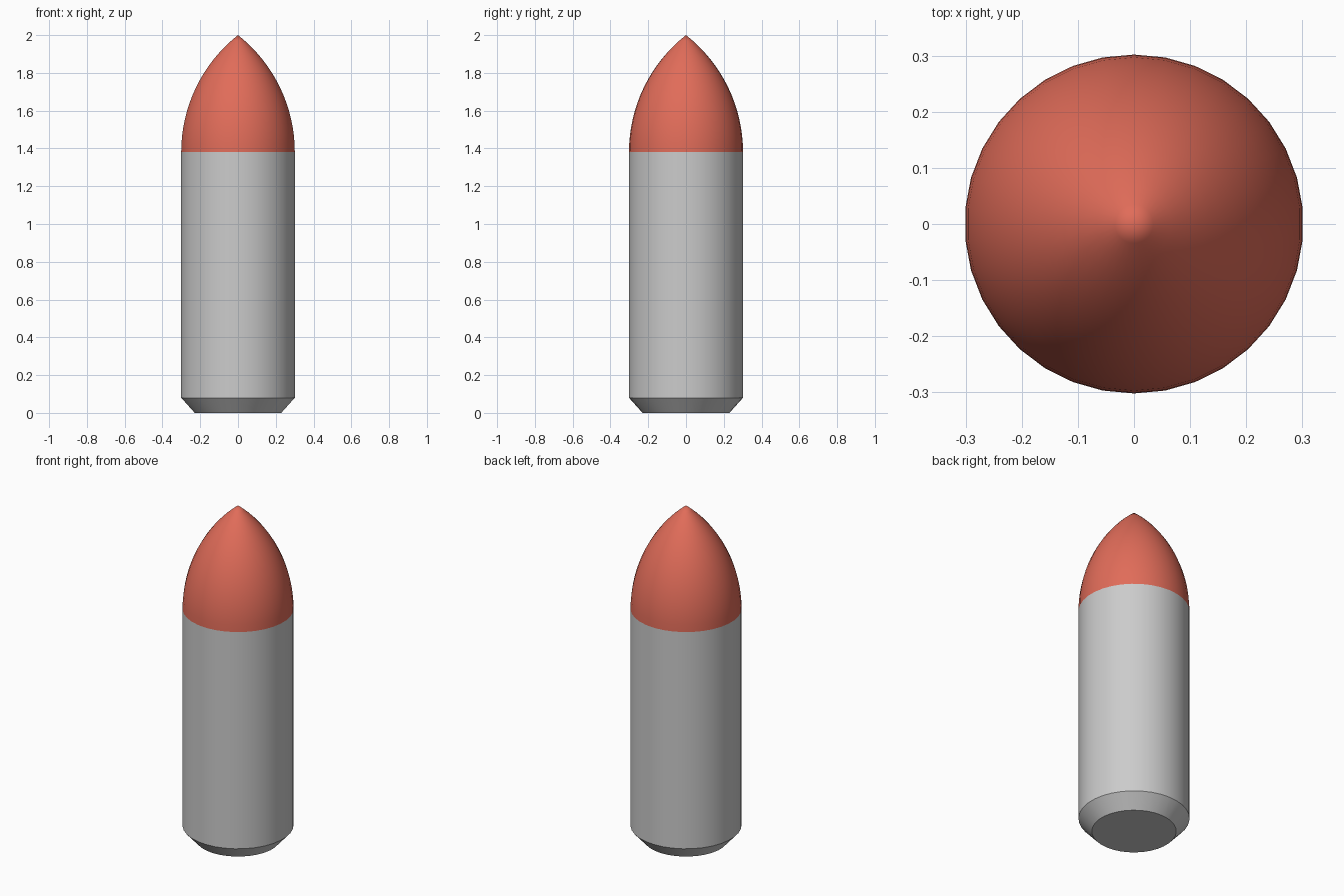
import bpy, bmesh, math

if "Cube" in bpy.data.objects:
    bpy.data.objects.remove(bpy.data.objects["Cube"])

SIDES = 34
R, Z_NOSE, TOP = 0.302, 1.38, 2.0


def lathe(name, profile, color=None):
    """Spin (radius, z) points about z; a zero radius closes to a point."""
    bm = bmesh.new()
    rings = []
    for r, z in profile:
        if r < 1e-6:
            rings.append([bm.verts.new((0, 0, z))])
        else:
            rings.append([bm.verts.new((r * math.sin(a), r * math.cos(a), z))
                          for a in (2 * math.pi * i / SIDES for i in range(SIDES))])
    for lo, hi in zip(rings, rings[1:]):
        for i in range(SIDES):
            j = (i + 1) % SIDES
            top = [hi[0]] if len(hi) == 1 else [hi[j], hi[i]]
            bm.faces.new([lo[i], lo[j]] + top)
    if len(rings[0]) > 1:
        bm.faces.new(rings[0])
    if len(rings[-1]) > 1:
        bm.faces.new(rings[-1])
    bmesh.ops.recalc_face_normals(bm, faces=bm.faces)
    me = bpy.data.meshes.new(name)
    bm.to_mesh(me)
    bm.free()
    ob = bpy.data.objects.new(name, me)
    bpy.context.collection.objects.link(ob)
    if color:
        mat = bpy.data.materials.new(name + "_paint")
        mat.diffuse_color = color
        mat.use_nodes = True
        mat.node_tree.nodes["Principled BSDF"].inputs["Base Color"].default_value = mat.diffuse_color
        me.materials.append(mat)
    bpy.ops.object.select_all(action='DESELECT')
    ob.select_set(True)
    bpy.context.view_layer.objects.active = ob
    bpy.ops.object.shade_smooth_by_angle(angle=math.radians(30))
    return ob


# casing with chamfered base
lathe("casing", [(0.23, 0), (R, 0.08), (R, Z_NOSE)])

# pointed ogive nose, tangent to the casing
L = TOP - Z_NOSE
rho = (R * R + L * L) / (2 * R)
STEPS = 16
nose = []
for k in range(STEPS + 1):
    t = math.asin(L / rho) * k / STEPS
    nose.append((max(0.0, rho * math.cos(t) + R - rho), Z_NOSE + rho * math.sin(t)))
lathe("nose", nose, (0.75, 0.15, 0.1, 1))
